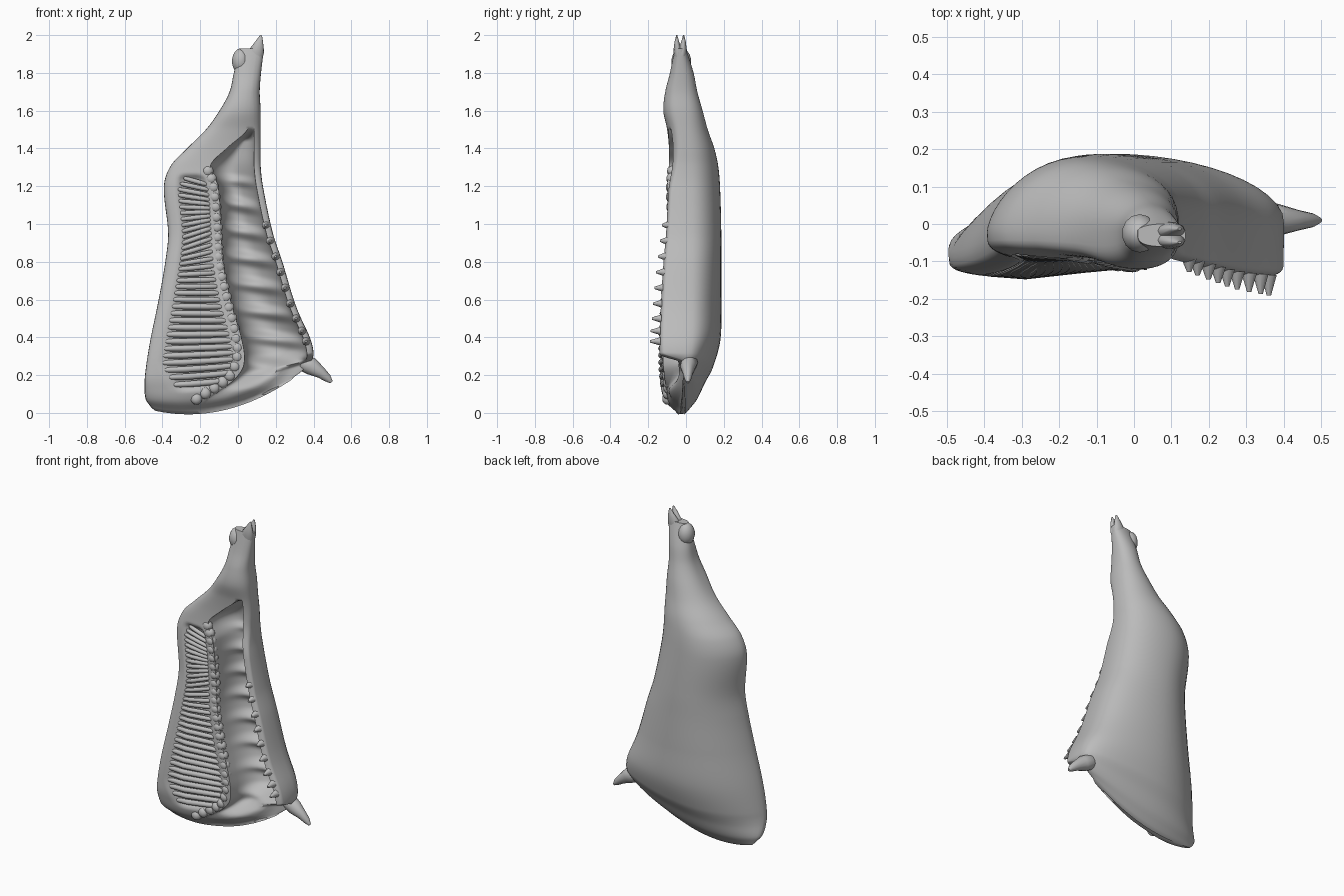
import bpy, bmesh, math
from mathutils import Vector, Matrix

if "Cube" in bpy.data.objects:
    bpy.data.objects.remove(bpy.data.objects["Cube"])

grey = bpy.data.materials.new("grey")
grey.diffuse_color = (0.5, 0.5, 0.5, 1)
grey.use_nodes = True
grey.node_tree.nodes["Principled BSDF"].inputs["Base Color"].default_value = grey.diffuse_color

# Cross-sections, bottom to top: left z, left x, right x, back y, front y, cavity left x
ROWS = [
    (.03, -.46, .30, .015, -.065, -.20),
    (.07, -.488, .34, .06, -.12, -.17),
    (.14, -.495, .385, .10, -.145, -.03),
    (.22, -.49, .40, .143, -.155, .03),
    (.38, -.465, .375, .182, -.155, .02),
    (.60, -.42, .295, .187, -.145, -.04),
    (.80, -.385, .235, .187, -.13, -.08),
    (.95, -.37, .185, .187, -.115, -.09),
    (1.20, -.392, .132, .18, -.10, -.105),
    (1.31, -.355, .12, .17, -.09, -.145),
    (1.40, -.27, .12, .15, -.09, -.06),
    (1.50, -.17, .12, .115, -.10, .05),
    (1.60, -.098, .12, .088, -.12, .06),
    (1.70, -.045, .115, .06, -.11, .07),
    (1.80, -.022, .122, .04, -.085, .08),
    (1.93, .01, .138, .0, -.06, .10),
]


def lerp(a, b, t):
    return a + (b - a) * t


def smooth(a, b, v):
    t = min(1, max(0, (v - a) / (b - a)))
    return t * t * (3 - 2 * t)


def spline(rows, k):
    """Smooth interpolation of table rows keyed by their first column."""
    k = min(max(k, rows[0][0]), rows[-1][0])
    i = max(j for j in range(len(rows) - 1) if rows[j][0] <= k)
    p, q = rows[i], rows[i + 1]
    o, r = rows[max(i - 1, 0)], rows[min(i + 2, len(rows) - 1)]
    h = q[0] - p[0]
    t = (k - p[0]) / h
    out = []
    for c in range(1, len(p)):
        m0 = (q[c] - o[c]) / (q[0] - o[0]) * h
        m1 = (r[c] - p[c]) / (r[0] - p[0]) * h
        out.append((2*t**3 - 3*t*t + 1) * p[c] + (t**3 - 2*t*t + t) * m0
                   + (3*t*t - 2*t**3) * q[c] + (t**3 - t*t) * m1)
    return out


class Section:
    """One slice of the body; gives back, front and height at any x."""
    def __init__(self, z):
        self.z = z
        self.xl, self.xr, self.yb, self.yf, self.xc = spline(ROWS, z)
        self.rise = .17 * (1 - smooth(-.05, .55, z))
        self.sag = .08 * math.exp((.03 - z) / .17)
        self.yl = -.09 + .07 * smooth(.25, 1.25, z) + .06 * (1 - smooth(0, .2, z))
        self.yr = -.03 * smooth(1.2, 1.7, z)
        self.lip = lerp(-.015, self.yf, smooth(.14, .22, z))
        self.xp = self.xl + lerp(.065, .008, smooth(1.5, 1.9, z)) + .095 * (1 - smooth(.1, .28, z))

    def s(self, x):
        return min(1, max(0, (x - self.xl) / (self.xr - self.xl)))

    def height(self, x):
        s = self.s(x)
        return self.z + self.rise * s - self.sag * 4 * s * (1 - s)

    def bulge(self, s, left, right):
        w = 2 * math.sqrt(max(0, s * (1 - s)))
        return w ** (left if s < .5 else right)

    def back(self, x):
        s = self.s(x)
        e = lerp(self.yl, self.yr, s)
        head = smooth(1.2, 1.6, self.z)
        return e + (self.yb - e) * self.bulge(s, lerp(1.3, .9, head), .8)

    def front(self, x):
        s = self.s(x)
        e = lerp(self.yl, self.yr, s)
        middle = self.yf + .035 * smooth(.15, .5, s) * (1 - smooth(.8, 1.25, self.z))
        target = lerp(middle, self.lip, smooth(.55, .9, s))
        return e + (target - e) * self.bulge(s, .5, lerp(.12, .7, smooth(1.15, 1.5, self.z)))

    def ring(self):
        pts = []
        for i in range(25):                                   # back
            x = lerp(self.xl, self.xr, (1 - math.cos(math.pi * i / 24)) / 2)
            pts.append((x, self.back(x)))
        xcr, xpr = self.xr - .035, self.xc - .045
        for i in range(1, 6):                                 # right lip
            x = lerp(self.xr, xcr, (i / 6) ** 2)
            pts.append((x, self.front(x)))
        depth = smooth(.04, .18, self.z) * (1 - smooth(1.44, 1.51, self.z))
        for i in range(17):                                   # ribbed cavity
            u = (1 - math.cos(math.pi * i / 16)) / 2
            x = lerp(xcr, self.xc, u)
            f = self.front(x)
            rib = abs(math.cos(math.pi * (self.height(x) - .37 - .04 * u) / .142)) ** 4
            rib *= 1 - smooth(1.2, 1.27, self.z)
            floor = self.back(x) - .045 - .07 * (1 - smooth(.1, .28, self.z)) - .035 * rib
            pts.append((x, lerp(f, max(f, floor), depth * max(0, math.sin(math.pi * u)) ** .35)))
        for i in range(1, 3):                                 # spine ledge
            x = lerp(self.xc, xpr, i / 3)
            pts.append((x, self.front(x)))
        sunk = smooth(.11, .15, self.z) * (1 - smooth(1.23, 1.27, self.z))
        for i in range(11):                                   # slat recess
            u = i / 10
            x = lerp(xpr, self.xp, u)
            pts.append((x, self.front(x) + .03 * sunk * min(1, 4 * u, 4 * (1 - u))))
        for i in range(1, 7):                                 # left rim
            x = lerp(self.xp, self.xl, 1 - (1 - i / 7) ** 2)
            pts.append((x, self.front(x)))
        return [(x, y, self.height(x)) for x, y in pts]


def skin(bm, rings):
    """Join rings of points into a closed skin."""
    vs = [[bm.verts.new(p) for p in r] for r in rings]
    n = len(vs[0])
    for a, b in zip(vs, vs[1:]):
        for i in range(n):
            j = (i + 1) % n
            bm.faces.new((a[i], a[j], b[j], b[i]))
    bm.faces.new(vs[0][::-1])
    bm.faces.new(vs[-1])


def tube(bm, stations, n=10, flat=1):
    """Tapered tube through (x, y, z, radius) stations."""
    pts = [Vector(s[:3]) for s in stations]
    rings = []
    for i, p in enumerate(pts):
        d = (pts[min(i + 1, len(pts) - 1)] - pts[max(i - 1, 0)]).normalized()
        side = d.cross(Vector((0, 1, 0))).normalized()
        up = side.cross(d)
        r = stations[i][3]
        rings.append([p + side * r * math.cos(2 * math.pi * k / n)
                      + up * r * flat * math.sin(2 * math.pi * k / n) for k in range(n)])
    skin(bm, rings)


def ball(bm, centre, size):
    m = Matrix.Translation(centre) @ Matrix.Diagonal((*size, 1))
    bmesh.ops.create_uvsphere(bm, u_segments=14, v_segments=9, radius=1, matrix=m)


def finish(bm, name, angle=50):
    bmesh.ops.recalc_face_normals(bm, faces=bm.faces[:])
    me = bpy.data.meshes.new(name)
    bm.to_mesh(me)
    bm.free()
    me.materials.append(grey)
    ob = bpy.data.objects.new(name, me)
    bpy.context.collection.objects.link(ob)
    bpy.ops.object.select_all(action='DESELECT')
    ob.select_set(True)
    bpy.context.view_layer.objects.active = ob
    bpy.ops.object.shade_smooth_by_angle(angle=math.radians(angle))


# Body shell
bm = bmesh.new()
first = Section(.03).ring()
tip = [(lerp(-.08, x, .95), lerp(-.025, y, .5), z - .018) for x, y, z in first]
skin(bm, [tip] + [Section(lerp(.03, 1.93, i / 180)).ring() for i in range(181)])
finish(bm, "body_shell", 60)

# Slats across the recessed panel
bm = bmesh.new()
z = .15
while z < 1.235:
    sec = Section(z)
    tilt = .06 * math.exp(-((z - .9) / .13) ** 2) - .035 * smooth(1.0, 1.2, z)
    inset = .03 * smooth(1.17, 1.24, z)
    stations = []
    for u, r in ((0, .3), (.06, .85), (.3, 1), (.7, 1), (.94, .85), (1, .3)):
        x = lerp(sec.xp + .005 + inset, sec.xc - .045, u)
        stations.append((x, sec.front(x) + .014, sec.height(x) + tilt * (u - .3),
                         r * lerp(.0165, .0125, smooth(.4, .9, z))))
    tube(bm, stations, 8)
    z += lerp(.038, .029, smooth(.4, .9, z))
finish(bm, "panel_slats")

# Beaded spine, set slightly into the ledge
PATH = [(0, -.16, 1.28), (.1, -.13, 1.2), (.3, -.112, 1.0), (.5, -.102, .8), (.7, -.06, .6),
        (.87, -.015, .42), (1, -.003, .3), (1.12, -.05, .19), (1.32, -.22, .075)]
bm = bmesh.new()
for i in range(26):
    x, z = spline(PATH, 1.32 * i / 25)
    y = Section(z).yf + .018 + .035 * (1 - smooth(.8, 1.25, z)) * smooth(.05, .15, z)
    ball(bm, (x, y, z), (.031, .026, .031))
finish(bm, "spine_beads")

# Small pointed teeth along the right lip
bm = bmesh.new()
for i in range(9):
    sec = Section(.33 + .083 * i)
    x = sec.xr - .027
    size = lerp(.035, .016, i / 8)
    m = Matrix.Translation((x, sec.lip + .01 - size / 2, sec.height(x))) @ Matrix.Rotation(math.pi / 2, 4, 'X')
    bmesh.ops.create_cone(bm, cap_ends=True, segments=10, radius1=.022, radius2=.006,
                          depth=size + .02, matrix=m)
finish(bm, "lip_teeth")

# Tail spike at the lower right
bm = bmesh.new()
tube(bm, [(.30, .03, .27, .012), (.345, .02, .268, .048), (.39, .01, .245, .046),
          (.44, .01, .212, .03), (.475, .01, .183, .021), (.496, .01, .162, .008)], 12, .9)
finish(bm, "tail_spike")

# Top of the narrow end: twin tips and a rounded knob
bm = bmesh.new()
for y in (-.049, -.013):
    tube(bm, [(.085, -.03, 1.84, .035), (.098, lerp(y, -.03, .3), 1.915, .04),
              (.114, y, 1.965, .02), (.122, y, 2.0, .005)], 12, .6)
finish(bm, "twin_tips")
bm = bmesh.new()
ball(bm, (.015, -.025, 1.862), (.048, .052, .068))
finish(bm, "end_knob")
